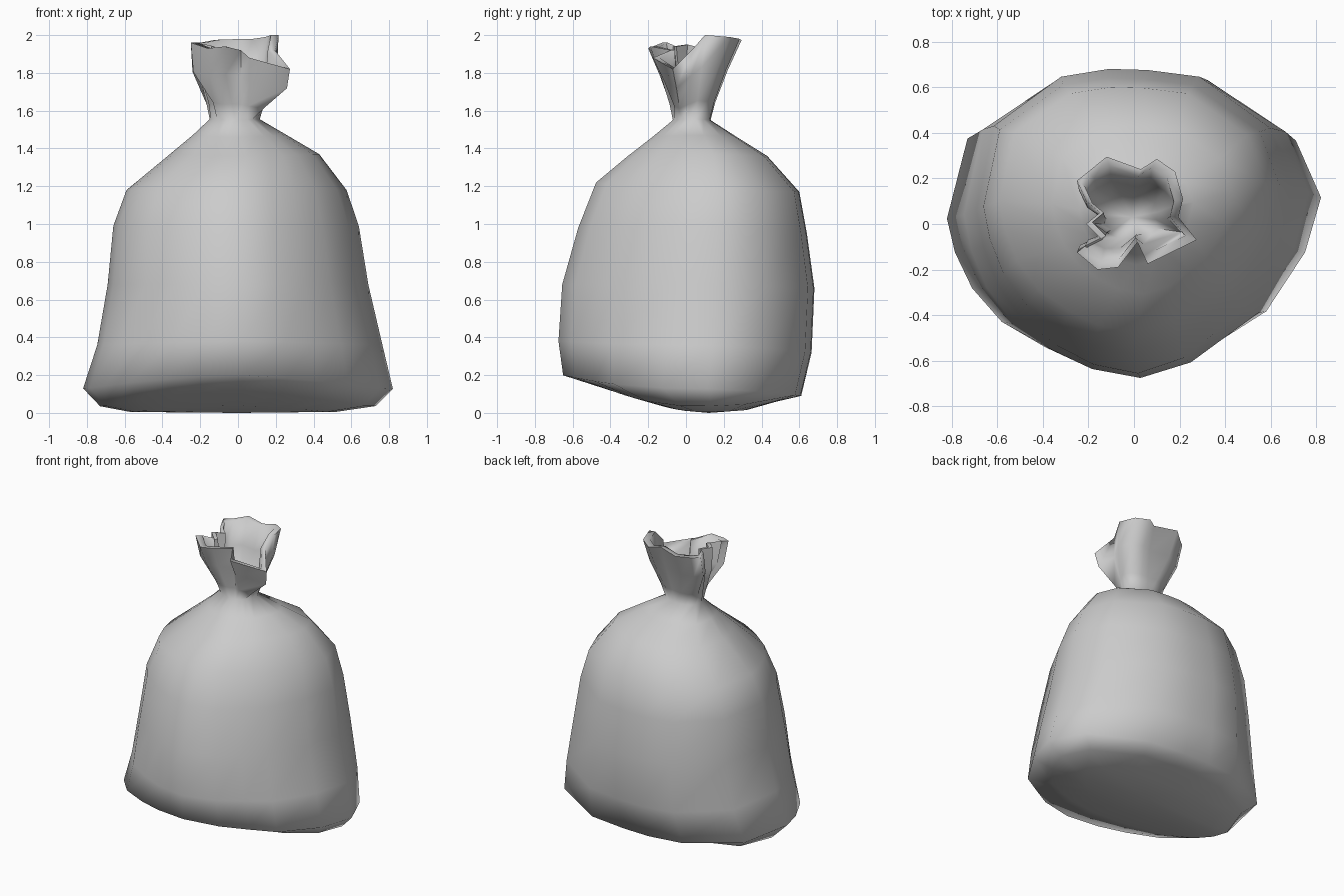
import bpy, bmesh, math

if "Cube" in bpy.data.objects:
    bpy.data.objects.remove(bpy.data.objects["Cube"])

# Plan outline of the full sack body, counter-clockwise from the right
BODY = [(.82, .15), (.71, .42), (.34, .65), (.07, .68), (-.13, .685), (-.38, .65),
        (-.73, .43), (-.82, .05), (-.785, -.11), (-.71, -.28), (-.58, -.44), (-.39, -.56),
        (-.21, -.64), (.02, -.68), (.26, -.61), (.42, -.5), (.58, -.39), (.75, -.11)]

# Crumpled mouth of the sack (x, y, z), matched point by point to the body
RIM = [(.215, .11, 2.0), (.18, .23, 1.99), (.10, .285, 1.98), (.03, .24, 1.98),
       (-.12, .295, 1.975), (-.20, .23, 1.96), (-.25, .19, 1.96), (-.21, .10, 1.95),
       (-.15, .05, 1.94), (-.21, 0, 1.95), (-.14, -.07, 1.94), (-.25, -.125, 1.96),
       (-.16, -.20, 1.93), (-.07, -.19, 1.94), (.015, -.08, 1.92), (.06, -.175, 1.88),
       (.275, -.07, 1.82), (.195, .03, 1.92)]

# Body rings: x min, x max, y min, y max, then z at front, sides and back
RINGS = [(-.57, .52, -.14, .32, .04, .005, .015),
         (-.73, .73, -.40, .48, .12, .035, .06),
         (-.82, .82, -.655, .61, .20, .13, .09),
         (-.745, .765, -.68, .665, .38, .36, .32),
         (-.69, .69, -.66, .68, .68, .68, .66),
         (-.66, .64, -.575, .64, .98, .99, .95),
         (-.59, .575, -.48, .60, 1.22, 1.18, 1.17),
         (-.36, .43, -.31, .43, 1.36, 1.37, 1.36),
         (-.24, .26, -.18, .27, 1.46, 1.47, 1.46),
         (-.15, .115, -.07, .13, 1.55, 1.555, 1.55)]


def body_ring(x0, x1, y0, y1, zf, zm, zb):
    pts = []
    for px, py in BODY:
        u, v = px / .82, py / .685
        z = zm + ((zb if v > 0 else zf) - zm) * v * v
        pts.append(((x0 + x1) / 2 + u * (x1 - x0) / 2,
                    (y0 + y1) / 2 + v * (y1 - y0) / 2, z))
    return pts


def blend(a, b, fx, fy, fz):
    return [tuple(p + (q - p) * f for p, q, f in zip(m, n, (fx, fy, fz)))
            for m, n in zip(a, b)]


def shrink(ring, s, dz=0):
    cx = sum(p[0] for p in ring) / len(ring)
    cy = sum(p[1] for p in ring) / len(ring)
    return [(cx + (x - cx) * s, cy + (y - cy) * s, z + dz) for x, y, z in ring]


# Body, neck, flared ruffle, rim and inner lining as one run of rings
rings = [body_ring(*r) for r in RINGS]
neck = rings[-1]
low = blend(neck, RIM, .3, .15, .22)
mid = blend(neck, RIM, .92, .55, .62)
rings += [low, mid, RIM, shrink(RIM, .84), shrink(mid, .82), shrink(low, .78)]

bm = bmesh.new()
loops = [[bm.verts.new(p) for p in ring] for ring in rings]
n = len(BODY)
for a, b in zip(loops, loops[1:]):
    for i in range(n):
        j = (i + 1) % n
        bm.faces.new((a[i], a[j], b[j], b[i]))

# Close the underside and the bottom of the mouth
for loop, tip in ((loops[0], (0, .12, 0)), (loops[-1], (-.01, .03, 1.58))):
    c = bm.verts.new(tip)
    for i in range(n):
        bm.faces.new((loop[i], c, loop[(i + 1) % n]))
bmesh.ops.recalc_face_normals(bm, faces=bm.faces)

mesh = bpy.data.meshes.new("tied_sack")
bm.to_mesh(mesh)
bm.free()
sack = bpy.data.objects.new("tied_sack", mesh)
bpy.context.collection.objects.link(sack)
bpy.context.view_layer.objects.active = sack
sack.select_set(True)
bpy.ops.object.shade_smooth_by_angle(angle=math.radians(80))
